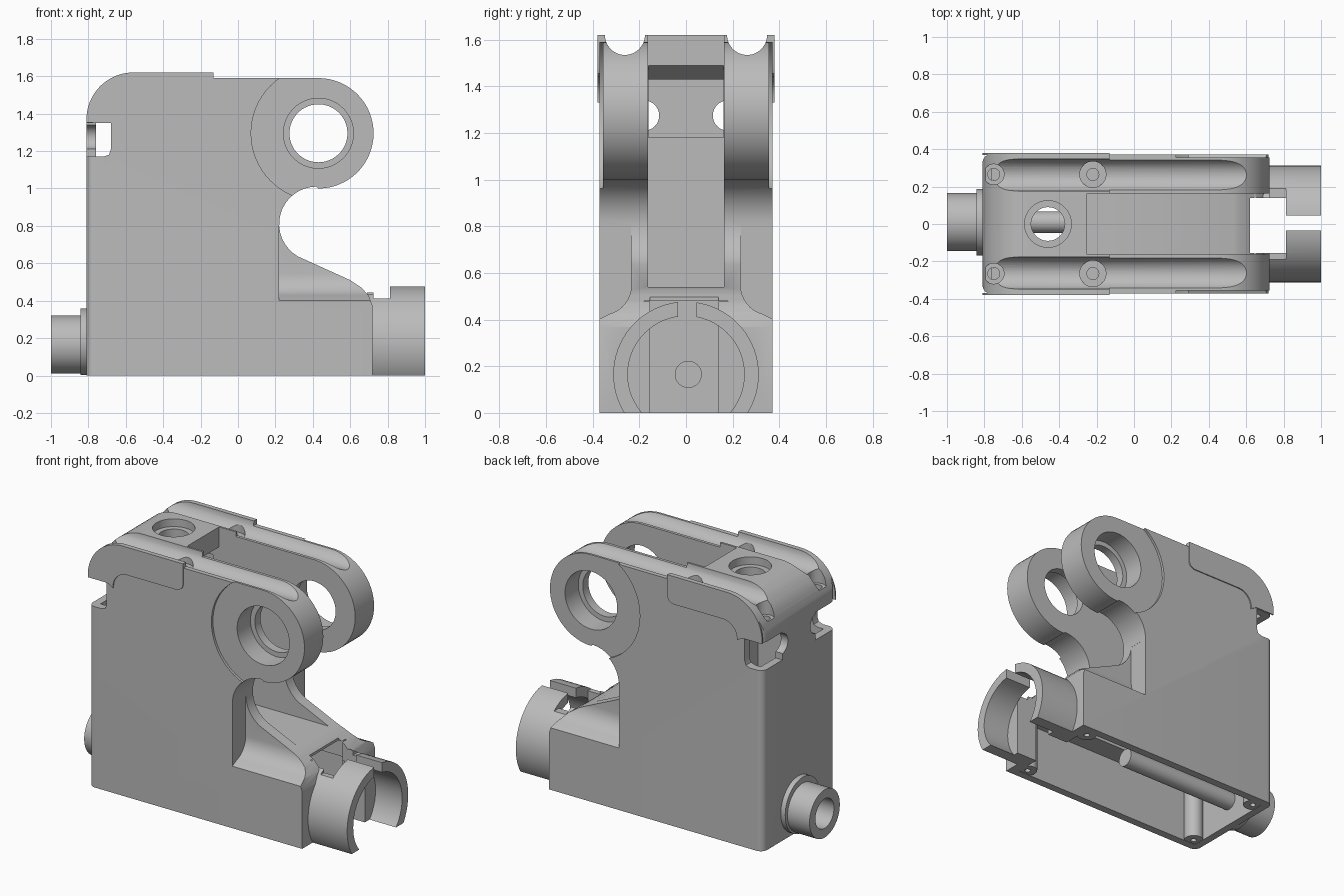
import bpy, bmesh, math
from mathutils import Vector

if "Cube" in bpy.data.objects:
    bpy.data.objects.remove(bpy.data.objects["Cube"])

grey = bpy.data.materials.new("cast_grey")
grey.diffuse_color = (0.5, 0.5, 0.5, 1)
grey.use_nodes = True
grey.node_tree.nodes["Principled BSDF"].inputs["Base Color"].default_value = grey.diffuse_color


def arc(cx, cy, r, a0, a1, n=16):
    return [(cx + r * math.cos(math.radians(a0 + (a1 - a0) * i / n)),
             cy + r * math.sin(math.radians(a0 + (a1 - a0) * i / n))) for i in range(n + 1)]


def prism(name, pts, axis, lo, hi):
    """Extrude a 2D outline along an axis (outline is YZ, XZ or XY)."""
    place = {"x": lambda a, b, c: Vector((c, a, b)),
             "y": lambda a, b, c: Vector((a, c, b)),
             "z": lambda a, b, c: Vector((a, b, c))}[axis]
    bm = bmesh.new()
    face = bm.faces.new([bm.verts.new(place(a, b, lo)) for a, b in pts])
    ext = bmesh.ops.extrude_face_region(bm, geom=[face])
    move = place(0, 0, hi - lo)
    bmesh.ops.translate(bm, vec=move, verts=[v for v in ext["geom"] if isinstance(v, bmesh.types.BMVert)])
    bmesh.ops.recalc_face_normals(bm, faces=bm.faces)
    me = bpy.data.meshes.new(name)
    bm.to_mesh(me)
    bm.free()
    me.materials.append(grey)
    ob = bpy.data.objects.new(name, me)
    bpy.context.collection.objects.link(ob)
    return ob


def cyl(name, axis, a, b, r, lo, hi, n=48):
    return prism(name, arc(a, b, r, 0, 360, n)[:-1], axis, lo, hi)


def box(name, x0, x1, y0, y1, z0, z1):
    return prism(name, [(x0, y0), (x1, y0), (x1, y1), (x0, y1)], "z", z0, z1)


def combine(target, tool, op="DIFFERENCE"):
    mod = target.modifiers.new("shape", "BOOLEAN")
    mod.operation, mod.solver, mod.object = op, "EXACT", tool
    bpy.context.view_layer.objects.active = target
    bpy.ops.object.modifier_apply(modifier=mod.name)
    bpy.data.objects.remove(tool, do_unlink=True)


# Housing side outline: foot, sloped nose, waist, lug, raised rear top
side = [(-0.81, 0), (0.72, 0), (0.72, 0.37), (0.70, 0.425), (0.66, 0.47), (0.60, 0.51)]
side += arc(0.42, 0.81, 0.2, 240, 90) + arc(0.43, 1.295, 0.295, -90, 90, 32)
side += [(-0.13, 1.59), (-0.13, 1.62)] + arc(-0.56, 1.37, 0.25, 90, 180)
housing = prism("housing", side, "y", -0.372, 0.372)

# Rounded rear upright corners
plan = [(1, -0.5), (1, 0.5), (-0.76, 0.5)]
plan = [(1, -0.4), (1, 0.4), (-0.76, 0.4)] + arc(-0.765, 0.327, 0.045, 90, 180, 8)
plan += arc(-0.765, -0.327, 0.045, 180, 270, 8) + [(-0.76, -0.4)]
combine(housing, prism("plan", plan, "z", -0.1, 1.8), "INTERSECT")

# Narrowed nose with a filleted shoulder, recessed lug faces, top grooves
for s in (-1, 1):
    cut = [(0.235, 0.80)] + arc(0.36, 0.545, 0.125, 180, 255, 8) + [(0.375, 0.40), (0.5, 0.40), (0.5, 0.80)]
    combine(housing, prism("shoulder", [(s * y, z) for y, z in cut], "x", 0.22, 0.9))
    lo, hi = sorted((s * 0.356, s * 0.5))
    combine(housing, cyl("lug_face", "y", 0.43, 1.295, 0.36, lo, hi, 64))
    combine(housing, cyl("top_groove", "x", s * 0.262, 1.621, 0.086, -0.95, 0.9))

# Slot between the arms, with a window into the rear chamber
combine(housing, box("slot", -0.25, 0.9, -0.163, 0.163, 0.54, 1.8))

# Hollow underside and rear chamber
combine(housing, box("chamber", -0.76, -0.29, -0.32, 0.32, -0.1, 1.43))
combine(housing, box("foot_cavity", -0.5, 0.66, -0.321, 0.321, -0.11, 0.36))
combine(housing, box("nose_cavity", -0.51, 0.65, -0.18, 0.18, -0.12, 0.48))
window = [(-0.4, 1.18), (-0.2, 1.18), (-0.2, 1.49), (-0.25, 1.49), (-0.33, 1.428), (-0.4, 1.428)]
combine(housing, prism("window", window, "y", -0.161, 0.161))

# Lug bores
combine(housing, cyl("bore", "y", 0.43, 1.295, 0.155, -0.6, 0.6, 64))
for s in (-1, 1):
    lo, hi = sorted((s * 0.22, s * 0.6))
    combine(housing, cyl("counterbore", "y", 0.43, 1.295, 0.187, lo, hi, 64))

# Filler hole in the bridge
combine(housing, cyl("filler", "z", -0.46, 0, 0.09, 1.3, 1.8))
combine(housing, cyl("filler_seat", "z", -0.46, 0, 0.125, 1.57, 1.8))

# Rear notches, pin holes, and top bolt seats
for s in (-1, 1):
    lo, hi = sorted((s * 0.17, s * 0.5))
    notch = [(-0.9, 1.17), (-0.72, 1.17), (-0.69, 1.18), (-0.68, 1.21), (-0.68, 1.35), (-0.9, 1.35)]
    combine(housing, prism("notch", notch, "y", lo, hi))
    combine(housing, cyl("pin_hole", "x", s * 0.18, 1.275, 0.065, -0.9, -0.6, 32))
    for x in (-0.75, -0.22):
        combine(housing, cyl("bolt_seat", "z", x, s * 0.265, 0.07 if x > -0.5 else 0.055,
                             1.525 if x > -0.5 else 1.46, 1.8, 32))
        combine(housing, cyl("bolt_hole", "z", x, s * 0.265, 0.032, 1.38, 1.8, 24))

# Split front clamp ring, open underneath
clamp = cyl("clamp", "x", 0, 0.165, 0.312, 0.69, 1.0, 72)
combine(clamp, box("below", 0.5, 1.2, -0.5, 0.5, -0.5, 0.0))
combine(clamp, box("step", 0.725, 0.812, -0.5, 0.5, 0.412, 0.7))
combine(housing, clamp, "UNION")
combine(housing, box("throat", 0.62, 0.812, -0.155, 0.14, -0.2, 0.7))
combine(housing, cyl("ring_bore", "x", 0, 0.165, 0.25, 0.81, 1.1, 72))
combine(housing, box("ring_split", 0.8, 1.1, -0.035, 0.045, 0.2, 0.7))

# Raised cover plates on the rear upper sides
cover = [(-0.81, 1.352), (-0.67, 1.352), (-0.63, 1.33)] + arc(-0.53, 1.34, 0.1, 180, 90, 8)
cover += [(-0.17, 1.44), (-0.14, 1.455), (-0.13, 1.48), (-0.13, 1.62)] + arc(-0.56, 1.37, 0.25, 90, 180)
parts = [housing]
for s, label in ((-1, "front"), (1, "back")):
    lo, hi = sorted((s * 0.370, s * 0.379))
    parts.append(prism(label + "_cover_plate", cover, "y", lo, hi))

# Rear spigot with collar and blind bore
spigot = cyl("rear_spigot", "x", 0.01, 0.165, 0.155, -1.0, -0.8)
combine(spigot, cyl("spigot_bore", "x", 0.01, 0.165, 0.095, -1.1, -0.85))
parts.append(spigot)
collar = cyl("spigot_collar", "x", 0.01, 0.18, 0.178, -0.842, -0.80)
combine(collar, cyl("collar_hole", "x", 0.01, 0.165, 0.15, -0.9, -0.7))
parts.append(collar)

# Inner rod
parts.append(cyl("inner_rod", "x", 0.01, 0.165, 0.058, -0.78, 0.08, 32))

# Screw posts in the foot corners
for x in (-0.72, 0.62):
    for s in (-1, 1):
        post = cyl("screw_post", "z", x, s * 0.285, 0.06, 0.002, 0.37, 24)
        combine(post, cyl("screw_hole", "z", x, s * 0.285, 0.018, -0.1, 0.2, 16))
        parts.append(post)

# Smooth the rounded walls and keep machined edges sharp
for ob in parts:
    bpy.ops.object.select_all(action="DESELECT")
    ob.select_set(True)
    bpy.context.view_layer.objects.active = ob
    bpy.ops.object.shade_smooth_by_angle(angle=math.radians(30))
